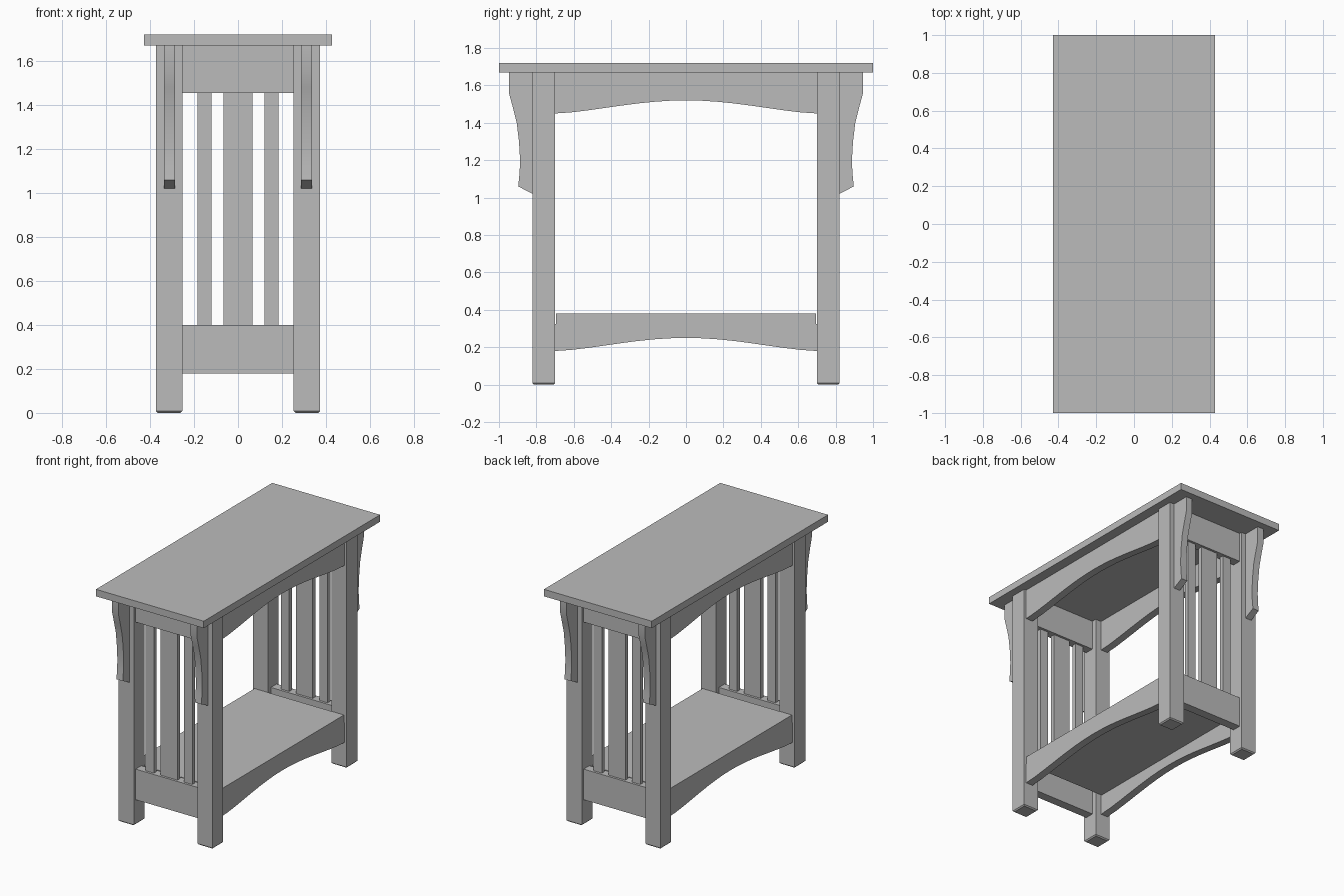
import bpy, bmesh, math

if "Cube" in bpy.data.objects:
    bpy.data.objects.remove(bpy.data.objects["Cube"], do_unlink=True)

gray = bpy.data.materials.new("plain gray")
gray.use_nodes = True
gray.diffuse_color = (0.5, 0.5, 0.5, 1)
gray.node_tree.nodes["Principled BSDF"].inputs["Base Color"].default_value = (0.5, 0.5, 0.5, 1)


def finish(name, bm, smooth=False):
    bmesh.ops.recalc_face_normals(bm, faces=bm.faces)
    mesh = bpy.data.meshes.new(name)
    bm.to_mesh(mesh)
    bm.free()
    mesh.materials.append(gray)
    obj = bpy.data.objects.new(name, mesh)
    bpy.context.collection.objects.link(obj)
    if smooth:
        bpy.ops.object.select_all(action='DESELECT')
        obj.select_set(True)
        bpy.context.view_layer.objects.active = obj
        bpy.ops.object.shade_smooth_by_angle(angle=math.radians(25))
    return obj


def box(name, x, y, z):
    """Box from (min, max) pairs."""
    bm = bmesh.new()
    bmesh.ops.create_cube(bm, size=1)
    for v in bm.verts:
        v.co = [(a + b) / 2 + c * (b - a) for c, (a, b) in zip(v.co, (x, y, z))]
    return finish(name, bm)


def board(name, profile, x0, x1):
    """Profile in the y-z plane, extruded along x."""
    bm = bmesh.new()
    face = bm.faces.new([bm.verts.new((x0, y, z)) for y, z in profile])
    new = bmesh.ops.extrude_face_region(bm, geom=[face])["geom"]
    bmesh.ops.translate(bm, vec=(x1 - x0, 0, 0),
                        verts=[v for v in new if isinstance(v, bmesh.types.BMVert)])
    return finish(name, bm, smooth=True)


def arched(top, low, rise):
    """Rail outline whose lower edge is a shallow arch."""
    ys = [0.7 * (i / 8 - 1) for i in range(17)]
    arc = [(y, low + rise * (0.5 + 0.5 * math.cos(math.pi * y / 0.7)) ** 0.75) for y in ys]
    return arc + [(0.7, top), (-0.7, top)]


# Table top and lower shelf
box("table_top", (-0.428, 0.428), (-1, 1), (1.67, 1.72))
box("shelf", (-0.355, 0.355), (-0.695, 0.695), (0.325, 0.38))

bracket = [(0.82, 1.67), (0.947, 1.67), (0.947, 1.56), (0.925, 1.48), (0.905, 1.40),
           (0.893, 1.30), (0.887, 1.2), (0.89, 1.13), (0.897, 1.06), (0.82, 1.02)]

for sx, side in ((1, "left"), (-1, "right")):
    # Long arched rails
    a, b = sorted((sx * 0.30, sx * 0.355))
    board(f"{side}_apron", arched(1.67, 1.45, 0.07), a, b)
    board(f"{side}_stretcher", arched(0.325, 0.18, 0.07), a, b)
    for sy, end in ((-1, "front"), (1, "back")):
        # Leg with a slightly tapered foot
        x, y = sorted((sx * 0.253, sx * 0.373)), sorted((sy * 0.70, sy * 0.82))
        leg = box(f"{end}_{side}_leg", x, y, (0, 1.67))
        bm = bmesh.new()
        bm.from_mesh(leg.data)
        foot = [e for e in bm.edges if all(v.co.z < 0.01 for v in e.verts)]
        bmesh.ops.bevel(bm, geom=foot, offset=0.008, segments=1, affect='EDGES')
        bm.to_mesh(leg.data)
        bm.free()
        # Bracket under the overhang
        a, b = sorted((sx * 0.287, sx * 0.337))
        board(f"{end}_{side}_bracket", [(sy * p, z) for p, z in bracket], a, b)

for sy, end in ((-1, "front"), (1, "back")):
    # End rails and slats
    y = sorted((sy * 0.735, sy * 0.80))
    box(f"{end}_upper_rail", (-0.253, 0.253), y, (1.455, 1.67))
    box(f"{end}_lower_rail", (-0.253, 0.253), y, (0.18, 0.40))
    y = sorted((sy * 0.752, sy * 0.783))
    for n, (a, b) in enumerate(((-0.185, -0.12), (-0.067, 0.067), (0.12, 0.185))):
        box(f"{end}_slat_{n + 1}", (a, b), y, (0.40, 1.455))
